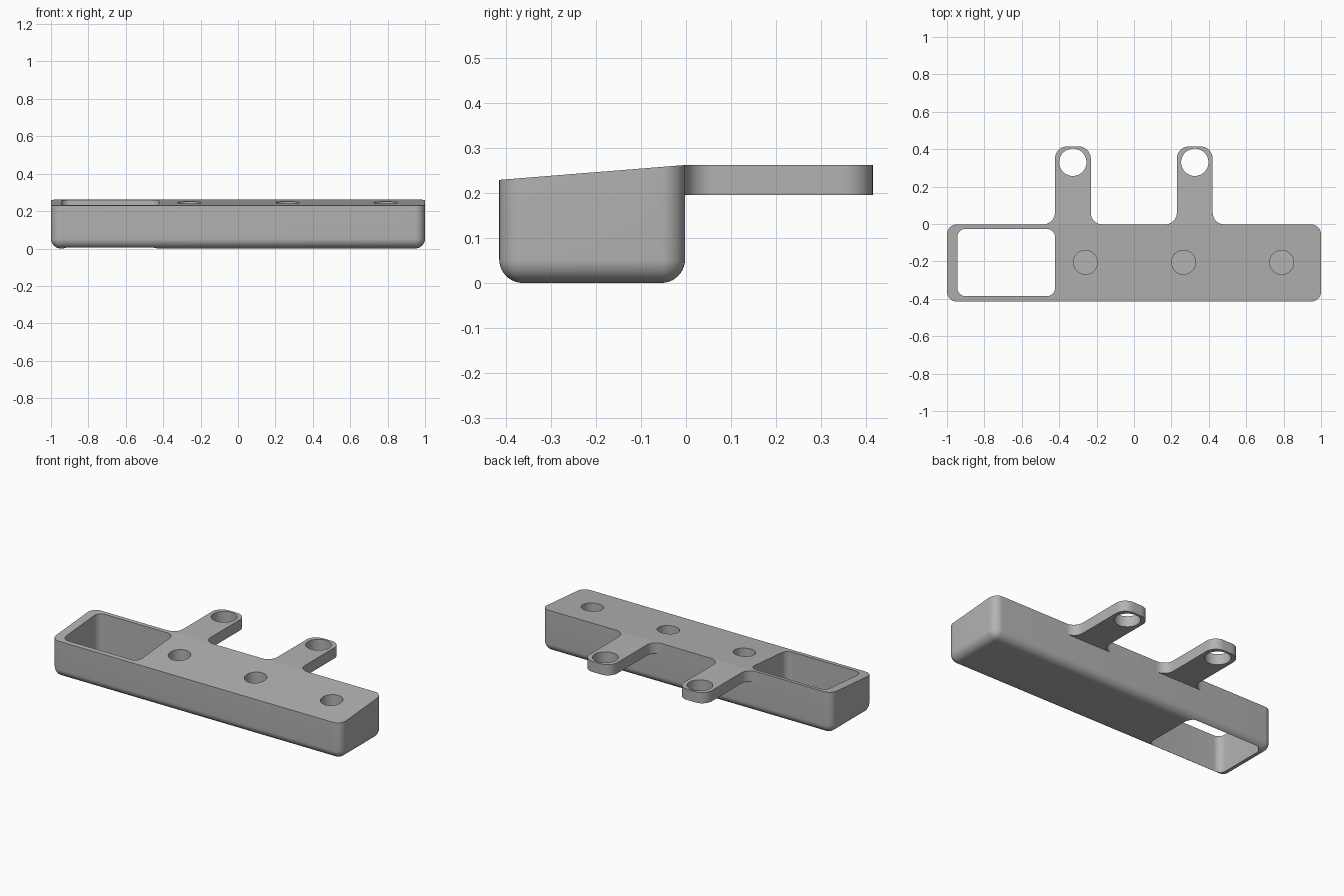
import bpy, bmesh
from math import cos, sin, radians

if "Cube" in bpy.data.objects:
    bpy.data.objects.remove(bpy.data.objects["Cube"])

grey = bpy.data.materials.new("plain grey")
grey.use_nodes = True
grey.diffuse_color = (0.45, 0.45, 0.45, 1)
grey.node_tree.nodes["Principled BSDF"].inputs["Base Color"].default_value = grey.diffuse_color


def add_object(name, bm):
    bmesh.ops.recalc_face_normals(bm, faces=bm.faces)
    mesh = bpy.data.meshes.new(name)
    bm.to_mesh(mesh)
    bm.free()
    mesh.materials.append(grey)
    obj = bpy.data.objects.new(name, mesh)
    bpy.context.collection.objects.link(obj)
    return obj


def arc(cx, cy, r, start, end, steps=10):
    angles = [radians(start + (end - start) * i / steps) for i in range(steps + 1)]
    return [(cx + r * cos(a), cy + r * sin(a)) for a in angles]


def prism(name, outline, z0, z1):
    bm = bmesh.new()
    face = bm.faces.new([bm.verts.new((x, y, z0)) for x, y in outline])
    new = bmesh.ops.extrude_face_region(bm, geom=[face])["geom"]
    for v in new:
        if isinstance(v, bmesh.types.BMVert):
            v.co.z = z1
    return add_object(name, bm)


def disc(x, y, r):
    return arc(x, y, r, 0, 360, 48)[:-1]


def cut(obj, cutters):
    bpy.context.view_layer.objects.active = obj
    for cutter in cutters:
        cutter.hide_render = True
        mod = obj.modifiers.new("cut", "BOOLEAN")
        mod.operation, mod.solver, mod.object = "DIFFERENCE", "EXACT", cutter
        bpy.ops.object.modifier_apply(modifier=mod.name)
        bpy.data.objects.remove(cutter)


def smooth(obj):
    bpy.ops.object.select_all(action="DESELECT")
    obj.select_set(True)
    bpy.context.view_layer.objects.active = obj
    bpy.ops.object.shade_smooth_by_angle(angle=radians(30))


FRONT, BACK, TOP = -0.415, -0.002, 0.262

# Body: block with rounded sides and base, its top sloping to the front
bm = bmesh.new()
bmesh.ops.create_cube(bm, size=1)
for v in bm.verts:
    high, rear = v.co.z > 0, v.co.y > 0
    v.co.x *= 2
    v.co.y = BACK if rear else FRONT
    v.co.z = (TOP if rear else 0.229) if high else 0
rounded = [e for e in bm.edges if min(v.co.z for v in e.verts) < 0.01]
bmesh.ops.bevel(bm, geom=rounded, offset=0.053, offset_type="OFFSET",
                segments=10, profile=0.5, affect="EDGES")
body = add_object("body", bm)

# Open pocket through the right end and three shallow round sockets
x0, x1, y0, y1, r = -0.945, -0.422, -0.386, -0.026, 0.045
pocket = (arc(x1 - r, y1 - r, r, 0, 90) + arc(x0 + r, y1 - r, r, 90, 180)
          + arc(x0 + r, y0 + r, r, 180, 270) + arc(x1 - r, y0 + r, r, 270, 360))
cutters = [prism("pocket_cutter", pocket, -0.1, 0.4)]
cutters += [prism("socket_cutter", disc(x, -0.205, 0.064), 0.18, 0.4)
            for x in (-0.26, 0.265, 0.79)]
cut(body, cutters)
smooth(body)

# Mounting arms: flat tabs with flared roots, rounded tips and a screw hole
HALF, TIP, ROOT, END = 0.096, 0.066, 0.062, 0.415
for name, x in (("right_arm", -0.327), ("left_arm", 0.325)):
    side = arc(HALF + ROOT, BACK + ROOT, ROOT, 270, 180)
    side += arc(HALF - TIP, END - TIP, TIP, 0, 90)
    outline = [(x + px, py) for px, py in side]
    outline += [(x - px, py) for px, py in reversed(side)]
    arm = prism(name, outline, 0.195, TOP)
    cut(arm, [prism("hole_cutter", disc(x, 0.33, 0.073), 0.1, 0.4)])
    smooth(arm)
